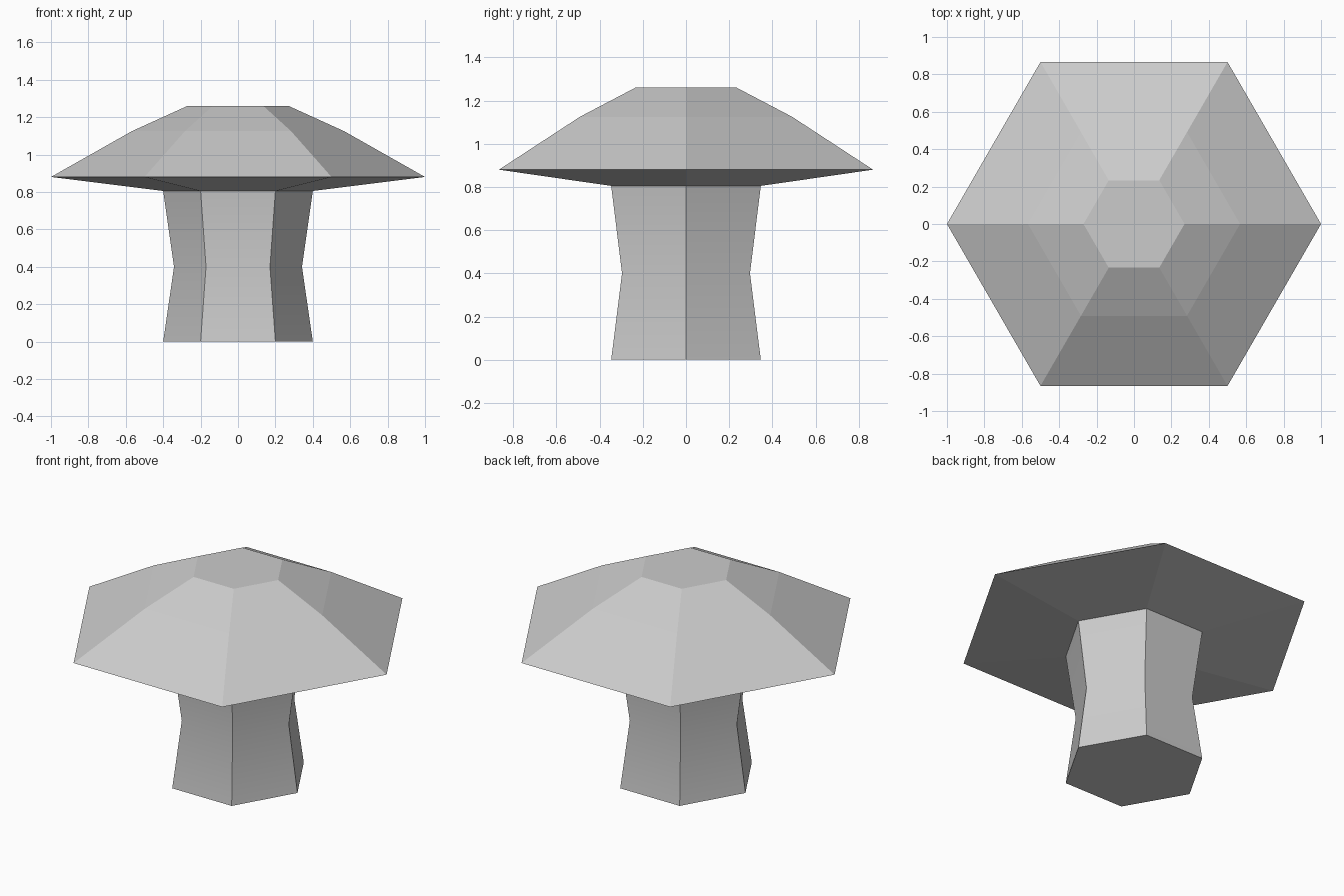
import bpy, bmesh
from math import cos, sin, pi, radians

cube = bpy.data.objects.get("Cube")
if cube:
    bpy.data.objects.remove(cube, do_unlink=True)

SIDES = 6

grey = bpy.data.materials.new("plain grey")
grey.use_nodes = True
colour = (0.6, 0.6, 0.6, 1)
grey.diffuse_color = colour
grey.node_tree.nodes["Principled BSDF"].inputs["Base Color"].default_value = colour


def lathe(name, profile, close_bottom=False, close_top=False):
    """Sweep (radius, height) points around z into a six-sided part."""
    bm = bmesh.new()
    rings = [[bm.verts.new((r * cos(2 * pi * i / SIDES), r * sin(2 * pi * i / SIDES), z))
              for i in range(SIDES)] for r, z in profile]
    for low, high in zip(rings, rings[1:]):
        for i in range(SIDES):
            j = (i + 1) % SIDES
            bm.faces.new((low[i], low[j], high[j], high[i]))
    if close_bottom:
        bm.faces.new(rings[0][::-1])
    if close_top:
        bm.faces.new(rings[-1])
    mesh = bpy.data.meshes.new(name)
    bm.to_mesh(mesh)
    bm.free()
    mesh.materials.append(grey)
    obj = bpy.data.objects.new(name, mesh)
    bpy.context.collection.objects.link(obj)
    return obj


# Waisted stem, softly shaded across the waist but sharp at its corners
stem = lathe("stem", [(0.4, 0), (0.342, 0.4), (0.4, 0.805)], close_bottom=True)
bpy.ops.object.select_all(action="DESELECT")
stem.select_set(True)
bpy.context.view_layer.objects.active = stem
bpy.ops.object.shade_smooth_by_angle(angle=radians(30))

# Faceted cap: underside, steep brim, shallower crown and flat top
lathe("cap", [(0.4, 0.805), (1, 0.88), (0.567, 1.125), (0.27, 1.26)], close_top=True)
